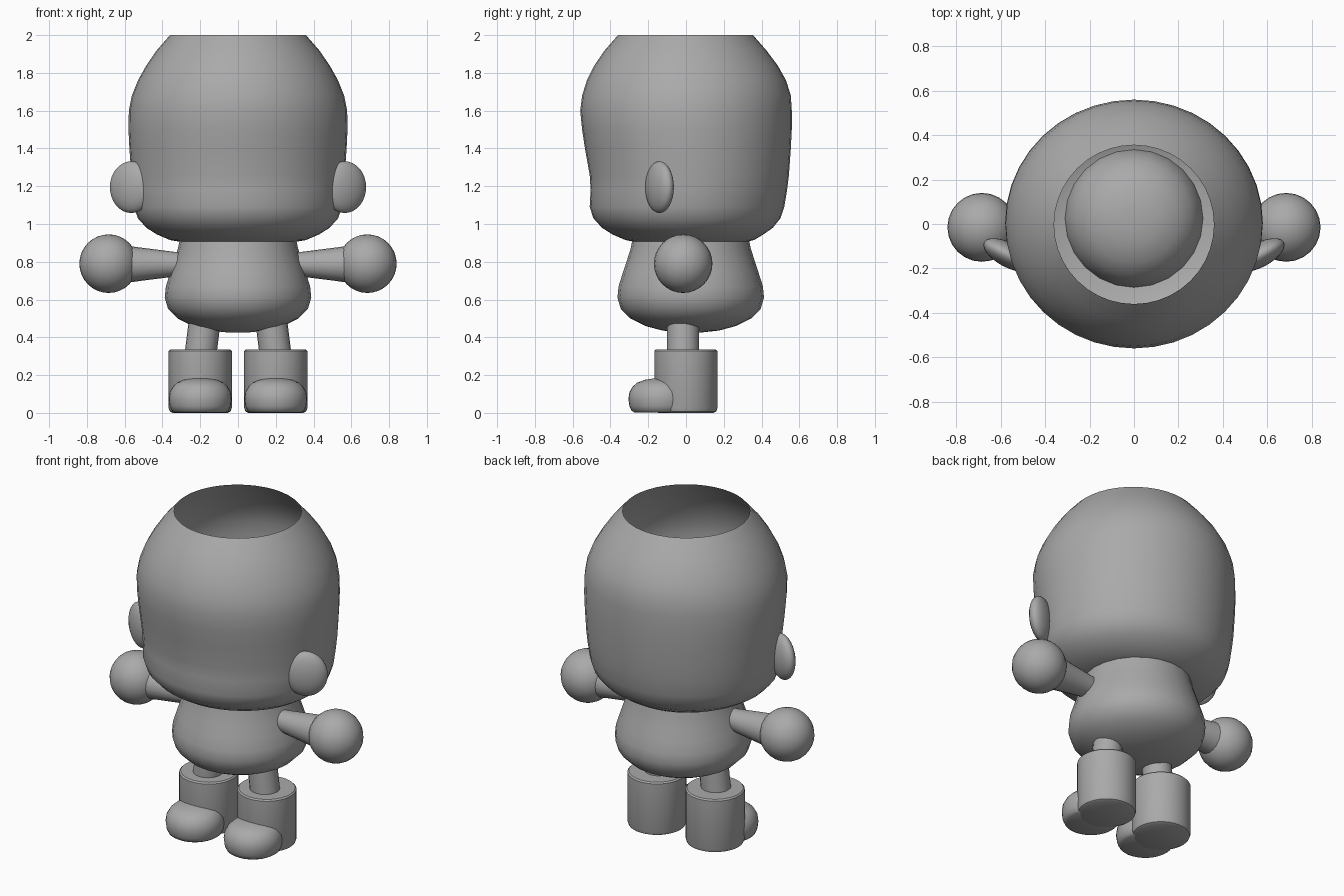
import bpy, bmesh, math
from mathutils import Matrix

if "Cube" in bpy.data.objects:
    bpy.data.objects.remove(bpy.data.objects["Cube"])

grey = bpy.data.materials.new("plain grey")
grey.diffuse_color = (0.4, 0.4, 0.4, 1)
grey.use_nodes = True
grey.node_tree.nodes["Principled BSDF"].inputs["Base Color"].default_value = grey.diffuse_color


def finish(name, bm, angle=40):
    bmesh.ops.recalc_face_normals(bm, faces=bm.faces)
    mesh = bpy.data.meshes.new(name)
    bm.to_mesh(mesh)
    bm.free()
    mesh.materials.append(grey)
    ob = bpy.data.objects.new(name, mesh)
    bpy.context.collection.objects.link(ob)
    bpy.ops.object.select_all(action='DESELECT')
    ob.select_set(True)
    bpy.context.view_layer.objects.active = ob
    bpy.ops.object.shade_smooth_by_angle(angle=math.radians(angle))
    return ob


def loft(name, rings, n=32, cap_start=False, cap_end=False, matrix=None, angle=40):
    """Stack rings of (z, half width, front y, back y, centre x)."""
    bm = bmesh.new()
    loops = []
    for z, rx, front, back, cx in rings:
        mid, ry = (front + back) / 2, (back - front) / 2
        loops.append([bm.verts.new((cx + rx * math.cos(2 * math.pi * i / n),
                                    mid + ry * math.sin(2 * math.pi * i / n), z))
                      for i in range(n)])
    for a, b in zip(loops, loops[1:]):
        for i in range(n):
            j = (i + 1) % n
            bm.faces.new((a[i], a[j], b[j], b[i]))
    if cap_start:
        bm.faces.new(loops[0])
    if cap_end:
        bm.faces.new(loops[-1])
    if matrix:
        bm.transform(matrix)
    return finish(name, bm, angle)


def round_rings(profile, cy=0.0, cx=0.0):
    return [(z, r, cy - r, cy + r, cx) for r, z in profile]


def ball(name, matrix, u=24, v=16):
    bm = bmesh.new()
    bmesh.ops.create_uvsphere(bm, u_segments=u, v_segments=v, radius=1, matrix=matrix)
    return finish(name, bm)


# Head: hollow shell, open at the crown, with a slight dip across the face
loft("head", [(z, rx, f, b, 0) for z, rx, f, b in [
    (0.905, 0.30, -0.27, 0.32), (0.915, 0.36, -0.32, 0.36), (0.945, 0.43, -0.39, 0.41),
    (0.98, 0.485, -0.445, 0.46), (1.03, 0.53, -0.49, 0.50), (1.09, 0.55, -0.51, 0.52),
    (1.18, 0.558, -0.505, 0.535), (1.26, 0.565, -0.51, 0.545), (1.40, 0.575, -0.535, 0.555),
    (1.50, 0.58, -0.55, 0.56), (1.60, 0.578, -0.56, 0.56), (1.68, 0.562, -0.55, 0.555),
    (1.76, 0.53, -0.525, 0.53), (1.84, 0.485, -0.485, 0.485),
    (1.92, 0.43, -0.43, 0.425), (2.00, 0.36, -0.36, 0.355)]], n=40)

# Torso: pear shape with a domed top hidden in the head
loft("torso", round_rings([
    (0.05, 0.425), (0.15, 0.436), (0.24, 0.46), (0.32, 0.50), (0.37, 0.55), (0.388, 0.61),
    (0.382, 0.67), (0.36, 0.74), (0.337, 0.81), (0.318, 0.87), (0.308, 0.92),
    (0.295, 0.97), (0.26, 1.03), (0.20, 1.08), (0.12, 1.11), (0.05, 1.12)], 0.025),
     n=24, cap_start=True, cap_end=True)

for side, s in (("right", 1), ("left", -1)):
    # Ear: flattened ball angled backwards
    ball(side + "_ear", Matrix.Translation((s * 0.565, -0.14, 1.195))
         @ Matrix.Rotation(s * math.radians(28), 4, 'Z')
         @ Matrix.Diagonal((0.125, 0.055, 0.137, 1)))
    # Arm: tube widening towards the hand
    loft(side + "_arm", round_rings([(0.06, 0.22), (0.066, 0.34), (0.09, 0.53), (0.10, 0.60)]),
         n=20, cap_start=True, cap_end=True,
         matrix=Matrix.Translation((0, -0.012, 0.787)) @ Matrix.Rotation(s * math.pi / 2, 4, 'Y'))
    ball(side + "_hand", Matrix.Translation((s * 0.685, -0.015, 0.79)) @ Matrix.Scale(0.155, 4))
    # Leg: short, slightly splayed tube
    loft(side + "_leg", [(z, 0.085, -0.1, 0.07, s * x) for z, x in ((0.28, 0.202), (0.52, 0.172))],
         n=20, cap_start=True, cap_end=True)
    # Boot: bevelled shaft and a rounded toe
    loft(side + "_boot_shaft", round_rings([
        (0.145, 0.0), (0.161, 0.008), (0.167, 0.025), (0.167, 0.327), (0.159, 0.335)],
        -0.001, s * 0.2), cap_start=True, cap_end=True)
    loft(side + "_boot_toe", [(z, 0.166 * k, -0.125 - 0.18 * k, -0.125 + 0.16 * k, s * 0.2)
                              for z, k in [(0.002, 0.82), (0.012, 0.91), (0.035, 0.97), (0.075, 1.0),
                                           (0.11, 0.97), (0.14, 0.87), (0.16, 0.74),
                                           (0.175, 0.52), (0.183, 0.25), (0.185, 0.05)]],
         cap_start=True, cap_end=True)
